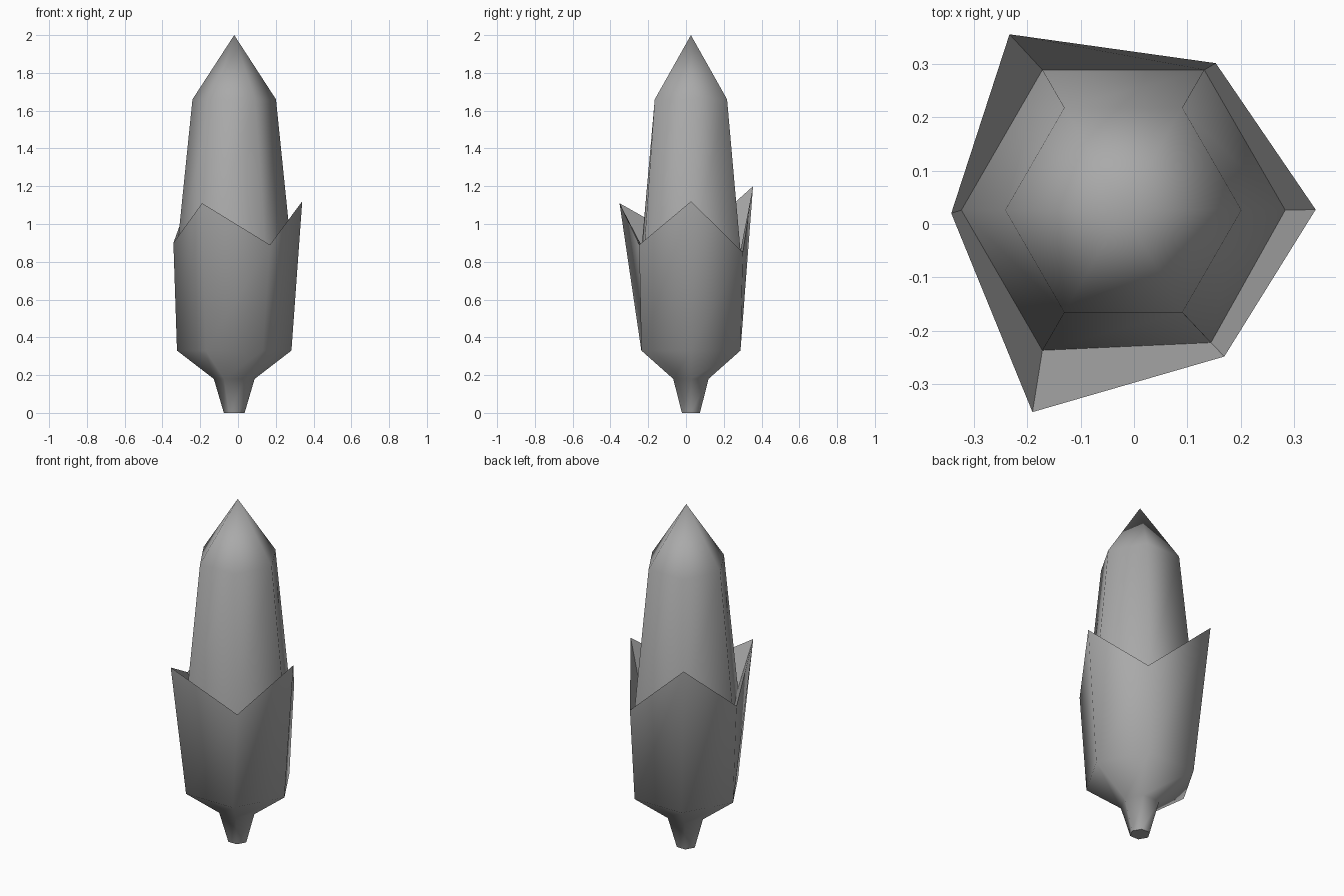
import bpy, bmesh
from math import cos, sin, radians
from mathutils import Vector

cube = bpy.data.objects.get("Cube")
if cube:
    bpy.data.objects.remove(cube, do_unlink=True)

SIDES = 6
AXIS = Vector((-0.02, 0.026, 0))

grey = bpy.data.materials.new("plain_grey")
grey.use_nodes = True
grey.diffuse_color = (0.4, 0.4, 0.4, 1)
grey.node_tree.nodes["Principled BSDF"].inputs["Base Color"].default_value = grey.diffuse_color


def ring(radius, z):
    """Corner points of a horizontal hexagon around the axis."""
    angles = [radians(360 / SIDES * i) for i in range(SIDES)]
    return [AXIS + Vector((radius * cos(a), radius * sin(a), z)) for a in angles]


def loft(name, rings, tip=None, cap=False, flat_from=None):
    """Skin the rings in order; bands from flat_from upward stay faceted."""
    bm = bmesh.new()
    loops = [[bm.verts.new(p) for p in r] for r in rings]
    if cap:
        bm.faces.new(reversed(loops[0])).smooth = False
    for band, (low, high) in enumerate(zip(loops, loops[1:])):
        for i in range(SIDES):
            j = (i + 1) % SIDES
            face = bm.faces.new((low[i], low[j], high[j], high[i]))
            face.smooth = flat_from is None or band < flat_from
    if tip:
        top = bm.verts.new(tip)
        for i in range(SIDES):
            bm.faces.new((loops[-1][i], loops[-1][(i + 1) % SIDES], top)).smooth = True
    for edge in bm.edges:
        if not all(f.smooth for f in edge.link_faces):
            edge.smooth = False
    mesh = bpy.data.meshes.new(name)
    bm.to_mesh(mesh)
    bm.free()
    mesh.materials.append(grey)
    obj = bpy.data.objects.new(name, mesh)
    bpy.context.collection.objects.link(obj)
    return obj


# Ragged rim of the husk, alternating points and notches
rim = [Vector(p) for p in (
    (0.34, 0.027, 1.12), (0.153, 0.301, 0.85), (-0.233, 0.355, 1.2),
    (-0.342, 0.02, 0.9), (-0.19, -0.352, 1.11), (0.169, -0.248, 0.89))]

# Seat where the cob leaves the husk, with one corner pushed aside
seat = ring(0.303, 0.86)
seat[5] = Vector((0.144, -0.222, 0.86))

# Stem and husk, with the inside of the rim faceted
loft("stem_and_husk",
     [ring(0.055, 0), ring(0.108, 0.18), ring(0.303, 0.33), rim, seat],
     cap=True, flat_from=3)

# Pointed cob
loft("cob", [seat, ring(0.221, 1.66)], tip=AXIS + Vector((0, 0, 2)))
